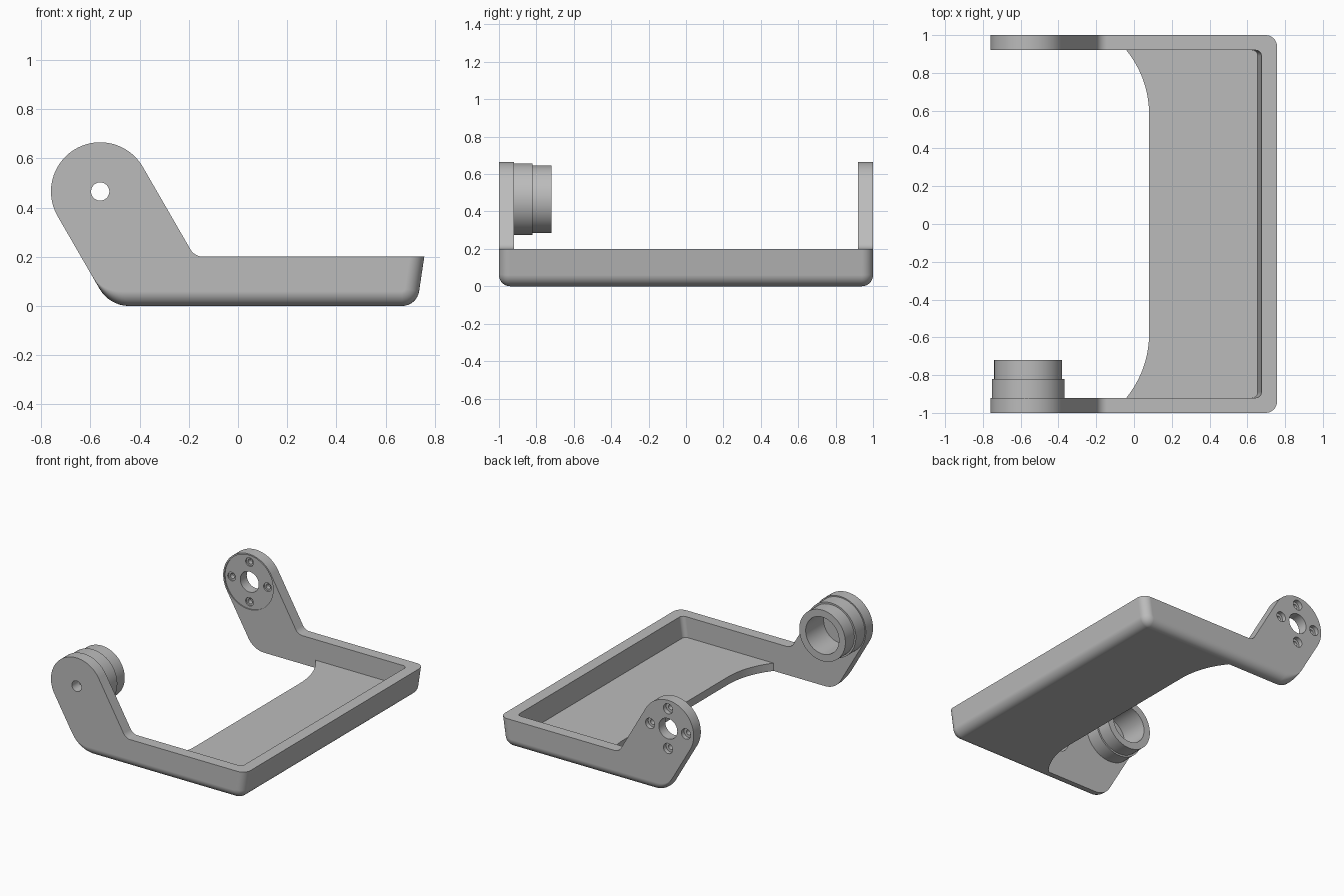
import bpy
import bmesh
from math import sin, cos, pi, radians, tan
from mathutils import Vector

cube = bpy.data.objects.get("Cube")
if cube:
    bpy.data.objects.remove(cube, do_unlink=True)

grey = bpy.data.materials.new("plain grey")
grey.use_nodes = True
colour = (0.5, 0.5, 0.5, 1)
grey.diffuse_color = colour
grey.node_tree.nodes["Principled BSDF"].inputs["Base Color"].default_value = colour

PX, PZ = -0.56, 0.465      # pivot axis
ARM_R = 0.2                # arm end radius
INNER, OUTER = 0.92, 1.0   # side wall faces
RIM, FLOOR = 0.2, 0.055    # heights of rim and floor
EDGE = 0.06                # rounding of outer edges


def loft(name, rings, closed=False):
    """Skin a list of equal-length point rings, capped or closed on itself."""
    bm = bmesh.new()
    loops = [[bm.verts.new(p) for p in ring] for ring in rings]
    n = len(loops[0])
    pairs = list(zip(loops, loops[1:]))
    if closed:
        pairs.append((loops[-1], loops[0]))
    else:
        bm.faces.new(loops[0])
        bm.faces.new(loops[-1])
    for a, b in pairs:
        for i in range(n):
            j = (i + 1) % n
            bm.faces.new((a[i], a[j], b[j], b[i]))
    bmesh.ops.recalc_face_normals(bm, faces=bm.faces)
    mesh = bpy.data.meshes.new(name)
    bm.to_mesh(mesh)
    bm.free()
    mesh.materials.append(grey)
    obj = bpy.data.objects.new(name, mesh)
    bpy.context.collection.objects.link(obj)
    return obj


def fillet(before, corner, after, radius, steps=8):
    """Points of an arc that rounds a corner."""
    c = Vector(corner)
    u = (Vector(before) - c).normalized()
    v = (Vector(after) - c).normalized()
    half = u.angle(v) / 2
    start = c + u * radius / tan(half)
    end = c + v * radius / tan(half)
    centre = c + (u + v).normalized() * radius / sin(half)
    a, b = start - centre, end - centre
    whole = a.angle(b)
    return [centre + (a * sin(whole * (1 - k / steps)) + b * sin(whole * k / steps)) / sin(whole)
            for k in range(steps + 1)]


def circle(r, y, x=PX, z=PZ, n=64):
    return [(x + r * cos(2 * pi * i / n), y, z + r * sin(2 * pi * i / n)) for i in range(n)]


def cut(target, cutter):
    cutter.hide_render = True
    mod = target.modifiers.new("cut", 'BOOLEAN')
    mod.operation = 'DIFFERENCE'
    mod.solver = 'EXACT'
    mod.object = cutter
    bpy.context.view_layer.objects.active = target
    bpy.ops.object.modifier_apply(modifier=mod.name)
    bpy.data.objects.remove(cutter, do_unlink=True)


def bore(target, r, y0, y1, x=PX, z=PZ):
    cut(target, loft("bore_cutter", [circle(r, y0, x, z), circle(r, y1, x, z)]))


def finish(obj):
    bpy.ops.object.select_all(action='DESELECT')
    obj.select_set(True)
    bpy.context.view_layer.objects.active = obj
    bpy.ops.object.shade_smooth_by_angle(angle=radians(32))
    mod = obj.modifiers.new("even shading", 'WEIGHTED_NORMAL')
    mod.keep_sharp = True


def side_profile(y, e):
    """Outline of arm and tray from the side, bottom and end wall moved in by e."""
    slope = tan(radians(30))
    arc = [Vector((PX + ARM_R * cos(a), PZ + ARM_R * sin(a)))
           for a in (radians(30 + 180 * k / 40) for k in range(41))]
    low = Vector((arc[-1].x + (arc[-1].y - e) * slope, e))
    notch = Vector((arc[0].x + (arc[0].y - RIM) * slope, RIM))
    top = Vector((0.757 - e, RIM))
    toe = Vector((0.727 - e + 0.15 * e, e))
    pts = arc + fillet(arc[-1], low, toe, 0.139)
    pts += fillet(low, toe, top, 0.07 - e) + [top]
    pts += fillet(top, notch, arc[0], 0.06)
    return [(p.x, y, p.y) for p in pts]


# Outer body, with rounded lower edges and end corners
turns = [radians(90 * k / 8) for k in range(9)]
half = [(OUTER - EDGE + EDGE * sin(t), EDGE * (1 - cos(t))) for t in turns]
slices = [(-y, e) for y, e in reversed(half)] + half
bracket = loft("tray_with_arms", [side_profile(y, e) for y, e in slices])


# Tray interior, with a sloped end wall and rounded corners
def recess(z):
    x = 0.655 + (z - FLOOR) * 0.138
    a, b, c, d = (-2, -INNER), (x, -INNER), (x, INNER), (-2, INNER)
    pts = [Vector(a)] + fillet(a, b, c, 0.03) + fillet(b, c, d, 0.03) + [Vector(d)]
    return [(p.x, p.y, z) for p in pts]


cut(bracket, loft("recess_cutter", [recess(FLOOR), recess(0.9)]))


# Open side of the floor, with curved ends
FRONT_X, BEND_Y, BEND_R = 0.08, 0.58, 0.54
bend = [(FRONT_X - BEND_R, BEND_Y)]
sweep = [radians(39.03 * k / 16) for k in range(17)]
upper = [(FRONT_X - BEND_R + BEND_R * cos(a), BEND_Y + BEND_R * sin(a)) for a in sweep]
upper[-1] = (upper[-1][0], INNER)
lower = [(x, -y) for x, y in reversed(upper)]
outline = [(-2, -INNER)] + lower + upper + [(-2, INNER)]
cut(bracket, loft("opening_cutter", [[(x, y, z) for x, y in outline] for z in (-0.5, 0.12)]))

# Pin hole in the front arm
bore(bracket, 0.037, -1.1, -0.85)

# Back arm: shallow round seat, centre hole and four counterbored screw holes
bore(bracket, 0.19, 0.85, INNER + 0.008)
bore(bracket, 0.072, 0.85, 1.1)
for k in range(4):
    x = PX + 0.14 * cos(k * pi / 2)
    z = PZ + 0.14 * sin(k * pi / 2)
    bore(bracket, 0.018, 0.85, 1.1, x, z)
    bore(bracket, 0.036, 0.97, 1.1, x, z)
    bore(bracket, 0.03, 0.85, INNER + 0.018, x, z)
finish(bracket)

# Stepped hollow hub on the front arm
steps = [(0.13, -0.925), (0.192, -0.925), (0.192, -0.82),
         (0.18, -0.82), (0.18, -0.72), (0.13, -0.72)]
hub = loft("stepped_hub", [circle(r, y) for r, y in steps], closed=True)
finish(hub)
